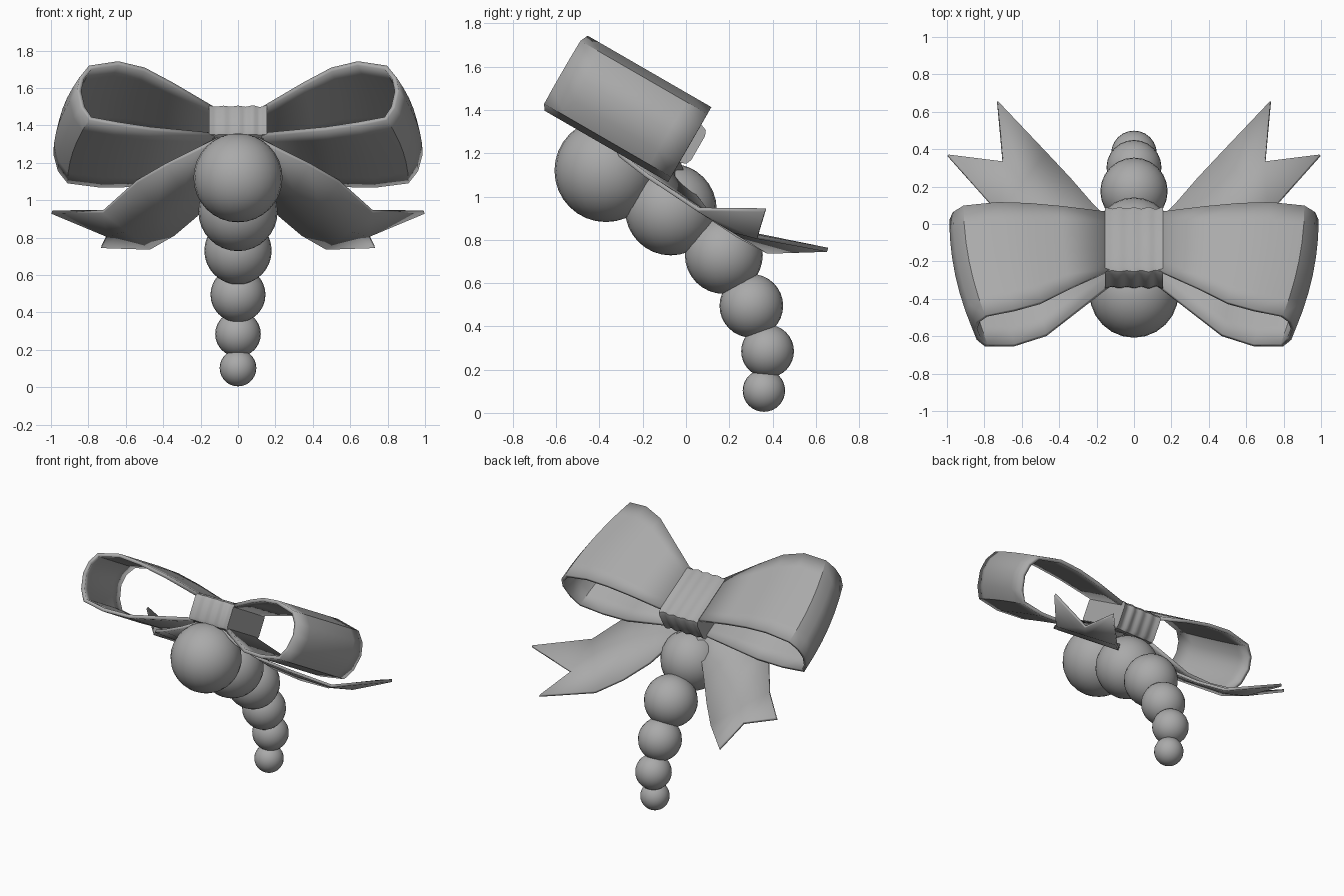
import bpy, bmesh, math
from mathutils import Vector

cube = bpy.data.objects.get("Cube")
if cube:
    bpy.data.objects.remove(cube, do_unlink=True)

grey = bpy.data.materials.new("plain grey")
grey.use_nodes = True
COLOUR = (0.4, 0.4, 0.4, 1)
grey.diffuse_color = COLOUR
grey.node_tree.nodes["Principled BSDF"].inputs["Base Color"].default_value = COLOUR

# The bow leans forward: local (x, w, n) with w down the ribbon width, n out of the bow
C, S = math.cos(math.radians(30)), 0.5


def tilt(x, w, n):
    return Vector((x, C * w + S * n, C * n - S * w))


def finish(name, bm, thickness=0, angle=35):
    bmesh.ops.recalc_face_normals(bm, faces=bm.faces)
    mesh = bpy.data.meshes.new(name)
    bm.to_mesh(mesh)
    bm.free()
    mesh.materials.append(grey)
    ob = bpy.data.objects.new(name, mesh)
    bpy.context.collection.objects.link(ob)
    bpy.ops.object.select_all(action='DESELECT')
    ob.select_set(True)
    bpy.context.view_layer.objects.active = ob
    bpy.ops.object.shade_smooth_by_angle(angle=math.radians(angle))
    if thickness:
        mod = ob.modifiers.new("thickness", 'SOLIDIFY')
        mod.thickness = thickness
        mod.offset = 0
    return ob


def grid(bm, rows, close=False):
    """Bridge rows of points with quads."""
    verts = [[bm.verts.new(p) for p in row] for row in rows]
    count = len(rows[0])
    for a, b in zip(verts, verts[1:]):
        for i in range(count if close else count - 1):
            j = (i + 1) % count
            bm.faces.new((a[i], a[j], b[j], b[i]))
    return verts


# Body: a curving chain of shrinking balls (y, z, radius)
balls = [(-0.37, 1.12, 0.238), (-0.07, 0.94, 0.212), (0.175, 0.73, 0.18),
         (0.302, 0.495, 0.147), (0.377, 0.285, 0.122), (0.36, 0.103, 0.098)]
for i, (y, z, r) in enumerate(balls):
    bm = bmesh.new()
    bmesh.ops.create_uvsphere(bm, u_segments=24, v_segments=16, radius=r)
    bmesh.ops.translate(bm, verts=bm.verts, vec=(0, y, z))
    finish(f"body_ball_{i + 1}", bm)

# Loop section at the front rim: x, front w, n
loop = [(0.13, -0.96, 1.165), (0.35, -1.11, 1.228), (0.50, -1.215, 1.26),
        (0.64, -1.265, 1.27), (0.79, -1.28, 1.235), (0.835, -1.28, 1.17),
        (0.85, -1.28, 1.09), (0.83, -1.28, 0.99), (0.79, -1.28, 0.92),
        (0.64, -1.265, 0.895), (0.47, -1.205, 0.90), (0.13, -0.96, 1.005)]
BACK = -0.605

# Tail rows: outer edge and inner edge
tail = [((0.08, -0.95, 1.0), (0.05, -0.62, 1.0)),
        ((0.22, -0.93, 0.93), (0.12, -0.52, 0.91)),
        ((0.38, -0.86, 0.88), (0.22, -0.37, 0.85)),
        ((0.54, -0.71, 0.86), (0.34, -0.20, 0.83)),
        ((0.72, -0.42, 0.843), (0.47, -0.043, 0.835))]
TIPS = ((0.995, -0.15, 0.995), (0.73, 0.19, 0.98))
NOTCH = (0.70, -0.12, 0.87)

for side, label in ((1, "left"), (-1, "right")):
    # Bow loop, fanning wider towards the back
    bm = bmesh.new()
    rows = []
    for k in range(7):
        t = k / 6
        flare = 0.125 * (1 - (1 - t) ** 2)
        rows.append([tilt(side * (x + flare * (x - 0.13) / 0.72),
                          w + (BACK - w) * t, n) for x, w, n in loop])
    grid(bm, rows)
    finish(f"{label}_bow_loop", bm, 0.025)

    # Swallow-tailed ribbon end
    bm = bmesh.new()
    rows = []
    for outer, inner in tail:
        a, b = Vector(outer), Vector(inner)
        rows.append([tilt(side * p.x, p.y, p.z)
                     for p in (a, a.lerp(b, 0.5), b)])
    last = grid(bm, rows)[-1]
    tip_a, tip_b, notch = [bm.verts.new(tilt(side * x, w, n))
                           for x, w, n in (*TIPS, NOTCH)]
    bm.faces.new((last[0], last[1], notch, tip_a))
    bm.faces.new((last[1], last[2], tip_b, notch))
    finish(f"{label}_ribbon_tail", bm, 0.02)

# Knot: rounded block with gathered folds across its width
bm = bmesh.new()
outline = []
for cw, cn, start in ((1, 1, 0), (-1, 1, 90), (-1, -1, 180), (1, -1, 270)):
    for a in (0, 45, 90):
        ang = math.radians(start + a)
        outline.append((cw * 0.17 + 0.035 * math.cos(ang),
                        cn * 0.063 + 0.035 * math.sin(ang)))
rows = []
STEPS = 24
for k in range(STEPS + 1):
    u = k / STEPS
    fold = 1 + 0.025 * math.cos(u * 8 * math.pi) * (1 - 0.3 * math.sin(5 * u))
    rows.append([tilt(0.31 * (u - 0.5), -0.775 + w * fold, 1.088 + n * (1 + (fold - 1) / 2))
                 for w, n in outline])
ends = grid(bm, rows, close=True)
bm.faces.new(ends[0])
bm.faces.new(ends[-1])
finish("bow_knot", bm)
